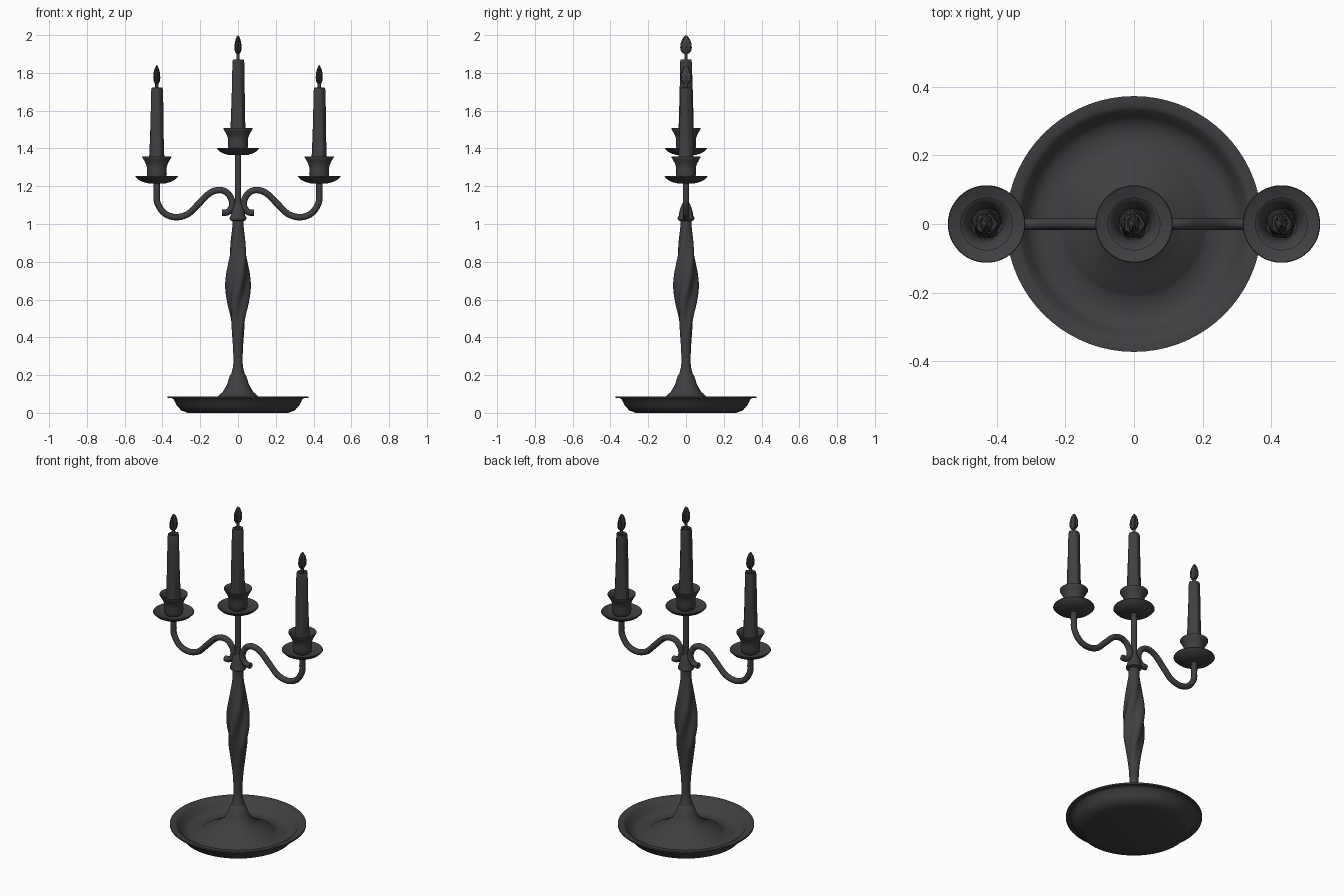
import bpy, bmesh, math

if "Cube" in bpy.data.objects:
    bpy.data.objects.remove(bpy.data.objects["Cube"])

iron = bpy.data.materials.new("dark_iron")
iron.diffuse_color = (0.05, 0.05, 0.055, 1)
iron.use_nodes = True
iron.node_tree.nodes["Principled BSDF"].inputs["Base Color"].default_value = iron.diffuse_color


def finish(ob, angle=40):
    ob.data.materials.append(iron)
    bpy.ops.object.select_all(action='DESELECT')
    ob.select_set(True)
    bpy.context.view_layer.objects.active = ob
    bpy.ops.object.shade_smooth_by_angle(angle=math.radians(angle))
    return ob


def lathe(name, profile, loc=(0, 0, 0), n=48, shape=None, scale=(1, 1)):
    """Revolve (radius, z) points; shape(angle, z) scales the radius for lobes and twists."""
    bm = bmesh.new()
    rings = []
    for r, z in profile:
        if r == 0:
            rings.append([bm.verts.new((0, 0, z))])
            continue
        ring = []
        for i in range(n):
            a = 2 * math.pi * i / n
            q = r * (shape(a, z) if shape else 1)
            ring.append(bm.verts.new((q * math.cos(a) * scale[0], q * math.sin(a) * scale[1], z)))
        rings.append(ring)
    for lo, hi in zip(rings, rings[1:]):
        for i in range(n):
            j = (i + 1) % n
            f = [lo[i % len(lo)], lo[j % len(lo)], hi[j % len(hi)], hi[i % len(hi)]]
            bm.faces.new(list(dict.fromkeys(f)))
    bmesh.ops.recalc_face_normals(bm, faces=bm.faces)
    me = bpy.data.meshes.new(name)
    bm.to_mesh(me)
    bm.free()
    ob = bpy.data.objects.new(name, me)
    ob.location = loc
    bpy.context.collection.objects.link(ob)
    return finish(ob)


def spline(points, steps=8):
    """Catmull-Rom sampling of 2D points."""
    p = [points[0]] + points + [points[-1]]
    out = []
    for a, b, c, d in zip(p, p[1:], p[2:], p[3:]):
        for s in range(steps):
            t = s / steps
            out.append(tuple(0.5 * (2 * b[k] + (c[k] - a[k]) * t
                                    + (2 * a[k] - 5 * b[k] + 4 * c[k] - d[k]) * t * t
                                    + (3 * b[k] - a[k] - 3 * c[k] + d[k]) * t ** 3) for k in (0, 1)))
    return out + [points[-1]]


# Dish base with the bell foot rising from its middle
dish = [(0, 0), (0.265, 0), (0.30, 0.013), (0.325, 0.04), (0.34, 0.072), (0.35, 0.078), (0.373, 0.078),
        (0.373, 0.087), (0.345, 0.087), (0.33, 0.078), (0.312, 0.045), (0.29, 0.028), (0.26, 0.024),
        (0.215, 0.026), (0.205, 0.034), (0.16, 0.057), (0.11, 0.085), (0.08, 0.112), (0.058, 0.15),
        (0.043, 0.198), (0.036, 0.204), (0, 0.204)]
lathe("dish_base", dish, n=72)

# Twisted stem: four soft lobes that fade out at both ends
stem = spline([(0.037, 0.2), (0.026, 0.25), (0.025, 0.31), (0.03, 0.4), (0.04, 0.5), (0.052, 0.58),
               (0.059, 0.66), (0.057, 0.74), (0.047, 0.83), (0.038, 0.91), (0.03, 0.98), (0.029, 1.03)], 5)


def twist(a, z):
    fade = max(0, math.sin(math.pi * min(1, max(0, (z - 0.35) / 0.66))))
    return 1 + 0.15 * fade * math.cos(4 * (a - (z - 0.66) * 4.5))


lathe("twisted_stem", [(0, 0.2)] + stem + [(0, 1.03)], shape=twist)

# Collar and the central rod
lathe("collar", [(0, 1.015), (0.03, 1.015), (0.043, 1.022), (0.045, 1.032), (0.038, 1.045), (0.036, 1.06),
                 (0.03, 1.085), (0.019, 1.11), (0, 1.11)], n=32)
lathe("centre_rod", [(0, 1.05), (0.017, 1.05), (0.017, 1.38), (0, 1.38)], n=24)

# Scrolling arms, mirrored left and right
arm_path = spline([(0.085, 1.06), (0.055, 1.063), (0.033, 1.09), (0.034, 1.13), (0.06, 1.167), (0.1, 1.18),
                   (0.15, 1.163), (0.21, 1.105), (0.265, 1.053), (0.33, 1.036), (0.39, 1.057),
                   (0.426, 1.11), (0.43, 1.16), (0.43, 1.23)], 5)
for side, label in ((-1, "left"), (1, "right")):
    cu = bpy.data.curves.new(label + "_arm", 'CURVE')
    cu.dimensions = '3D'
    cu.bevel_depth = 0.017
    cu.bevel_resolution = 4
    cu.use_fill_caps = True
    sp = cu.splines.new('POLY')
    sp.points.add(len(arm_path) - 1)
    for pt, (x, z) in zip(sp.points, arm_path):
        pt.co = (side * x, 0, z, 1)
    ob = bpy.data.objects.new(label + "_arm", cu)
    bpy.context.collection.objects.link(ob)
    bpy.ops.object.select_all(action='DESELECT')
    ob.select_set(True)
    bpy.context.view_layer.objects.active = ob
    bpy.ops.object.convert(target='MESH')
    finish(bpy.context.view_layer.objects.active)

# Drip pan, cup, candle, wick and flame (heights measured from the pan's underside)
pan = [(0, 0), (0.045, 0), (0.075, 0.008), (0.098, 0.02), (0.113, 0.035), (0.111, 0.039), (0.09, 0.03),
       (0.065, 0.022), (0.04, 0.02), (0, 0.02)]
cup = [(0, 0.018), (0.04, 0.018), (0.05, 0.03), (0.053, 0.05), (0.052, 0.078), (0.054, 0.092), (0.06, 0.108),
       (0.068, 0.123), (0.077, 0.138), (0.077, 0.143), (0.07, 0.14), (0.058, 0.122), (0.048, 0.1),
       (0.044, 0.06), (0, 0.06)]
candle = [(0, 0.05), (0.042, 0.05), (0.041, 0.11), (0.038, 0.17), (0.036, 0.25), (0.034, 0.34), (0.032, 0.43),
          (0.031, 0.49), (0.028, 0.506), (0.022, 0.508), (0.012, 0.498), (0, 0.498)]
wick = [(0, 0.49), (0.008, 0.49), (0.009, 0.545), (0, 0.545)]
flame = [(0, 0.527), (0.018, 0.53), (0.028, 0.543), (0.031, 0.56), (0.028, 0.585), (0.02, 0.605),
         (0.009, 0.62), (0, 0.626)]


def drips(a, z):
    return 1 + 0.05 * math.sin(5 * a + 4 * z) + 0.03 * math.sin(3 * a - 9 * z)


def petals(a, z):
    return 1 + 0.1 * math.cos(8 * a)


for label, x, z, k in (("left", -0.43, 1.215, 1), ("centre", 0, 1.364, 1.0), ("right", 0.43, 1.215, 1)):
    at = (x, 0, z)
    lathe(label + "_drip_pan", pan, at)
    lathe(label + "_cup", cup, at)
    lathe(label + "_candle", candle, at, shape=drips)
    lathe(label + "_wick", wick, at, n=12)
    lift = 0.01 if label == "centre" else 0
    lathe(label + "_flame", flame, (x, 0, z + lift), n=32, shape=petals, scale=(0.55, 0.9))
